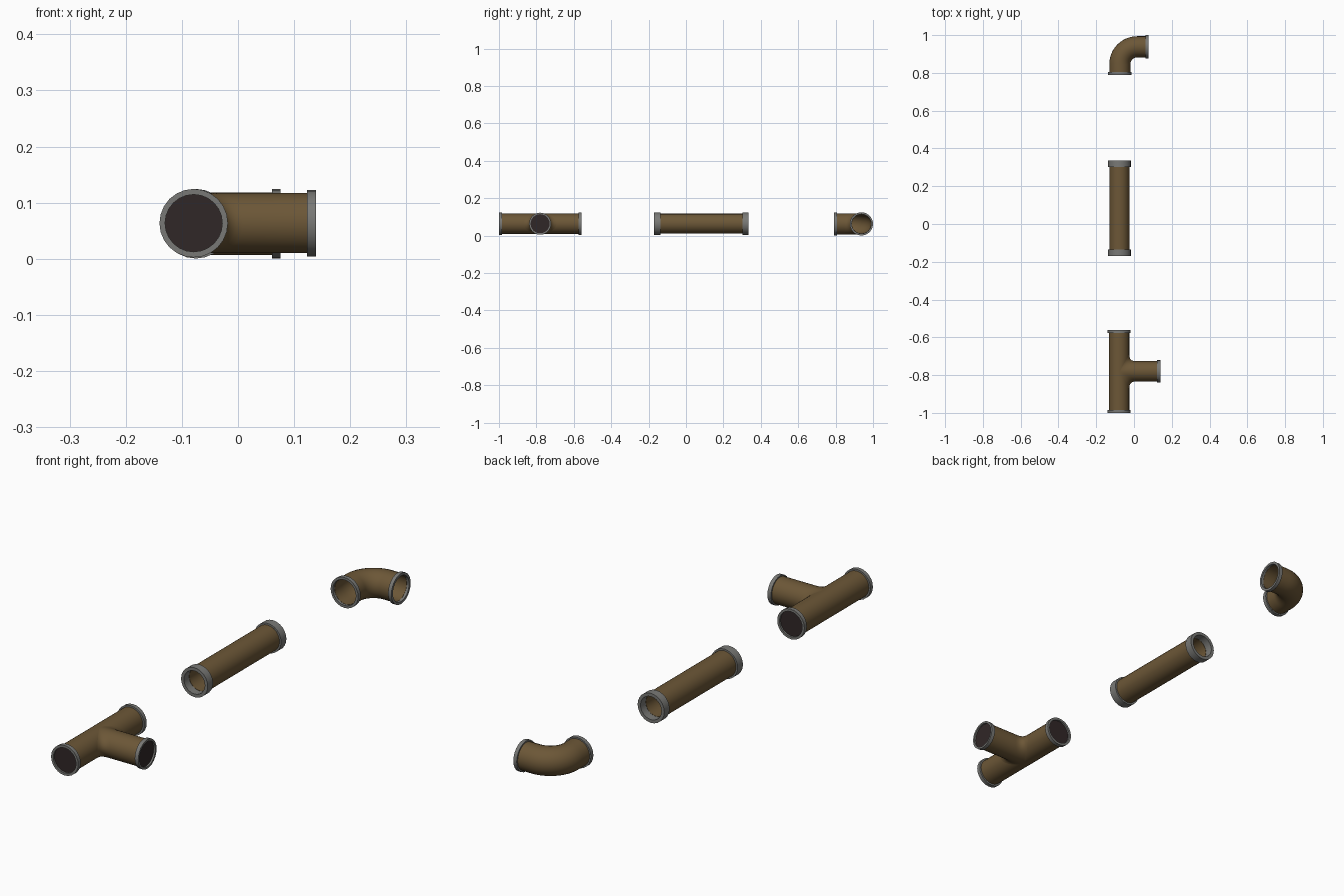
import bpy, math
from mathutils import Vector, Matrix

if "Cube" in bpy.data.objects:
    bpy.data.objects.remove(bpy.data.objects["Cube"])

N = 24  # sides of every round section


def material(name, rgb):
    m = bpy.data.materials.new(name)
    m.diffuse_color = (*rgb, 1)
    m.use_nodes = True
    m.node_tree.nodes["Principled BSDF"].inputs["Base Color"].default_value = m.diffuse_color
    return m


BRASS = material("aged_brass", (0.150, 0.095, 0.038))
STEEL = material("grey_steel", (0.19, 0.19, 0.18))
DARK = material("dark_interior", (0.030, 0.020, 0.020))


def loft(name, rings, mat, closed=False, cap=False):
    """Skin a list of equal-length closed rings."""
    n = len(rings[0])
    verts = [p for r in rings for p in r]
    faces = []
    for i in range(len(rings) if closed else len(rings) - 1):
        a, b = i * n, ((i + 1) % len(rings)) * n
        faces += [(a + j, a + (j + 1) % n, b + (j + 1) % n, b + j) for j in range(n)]
    if cap:
        faces.append(tuple(range(n)))
    me = bpy.data.meshes.new(name)
    me.from_pydata(verts, [], faces)
    me.materials.append(mat)
    ob = bpy.data.objects.new(name, me)
    bpy.context.collection.objects.link(ob)
    bpy.context.view_layer.objects.active = ob
    for o in bpy.context.selected_objects:
        o.select_set(False)
    ob.select_set(True)
    bpy.ops.object.mode_set(mode='EDIT')
    bpy.ops.mesh.select_all(action='SELECT')
    bpy.ops.mesh.normals_make_consistent(inside=False)
    bpy.ops.object.mode_set(mode='OBJECT')
    bpy.ops.object.shade_smooth_by_angle(angle=math.radians(35))
    return ob


def ring(c, d, r):
    """Circle of radius r around c, facing the horizontal direction d."""
    d = Vector(d).normalized()
    side = Vector((-d.y, d.x, 0))
    up = Vector((0, 0, 1))
    return [Vector(c) + r * (math.cos(t) * side + math.sin(t) * up)
            for t in (2 * math.pi * k / N for k in range(N))]


def tube(name, path, r_out, r_in, mat):
    """Hollow tube along a list of (centre, direction) stations."""
    rings = [ring(c, d, r_out) for c, d in path]
    rings += [ring(c, d, r_in) for c, d in reversed(path)]
    return loft(name, rings, mat, closed=True)


def straight(a, b):
    d = Vector(b) - Vector(a)
    return [(a, d), (b, d)]


# straight pipe with two deep collars
X, Z = -0.077, 0.064
tube("straight_pipe", straight((X, -0.137, Z), (X, 0.302, Z)), 0.053, 0.046, BRASS)
for tag, a, b in (("front", -0.170, -0.136), ("back", 0.301, 0.335)):
    tube("straight_collar_" + tag, straight((X, a, Z), (X, b, Z)), 0.060, 0.047, STEEL)

# elbow: straight, quarter bend, straight
X, Z, YE, B = -0.075, 0.0625, 0.938, 0.092
path = [((X, 0.80, Z), (0, 1, 0))]
for k in range(13):
    t = math.pi / 2 * k / 12
    path.append(((X + B - B * math.cos(t), YE - B + B * math.sin(t), Z),
                 (math.sin(t), math.cos(t), 0)))
path.append(((0.066, YE, Z), (1, 0, 0)))
tube("elbow_pipe", path, 0.056, 0.051, BRASS)
tube("elbow_flange_front", straight((X, 0.790, Z), (X, 0.806, Z)), 0.062, 0.052, STEEL)
tube("elbow_flange_side", straight((0.061, YE, Z), (0.076, YE, Z)), 0.062, 0.052, STEEL)

# tee: run, filleted branch, three flanges with dark plugs
X, Z, YT, R, RB, F = -0.079, 0.0635, -0.780, 0.054, 0.0535, 0.034
loft("tee_run", [ring((X, y, Z), (0, 1, 0), R) for y in (-0.99, -0.57)], BRASS)
rings = []
for s in (0, 0.2, 0.4, 0.6, 0.8, 1.0, None):
    pts = []
    for k in range(2 * N):
        t = math.pi * k / N
        y, z = RB * math.cos(t), RB * math.sin(t)
        x0 = X + math.sqrt(R * R - z * z)
        if s is None:                       # outer end of the branch
            pts.append(Vector((0.130, YT + y, Z + z)))
        else:                               # quadratic fillet curve
            pts.append(Vector((x0 + F * s * s,
                               YT + y + F * math.cos(t) * (1 - s) ** 2, Z + z)))
    rings.append(pts)
loft("tee_branch", rings, BRASS)

for tag, end, d, r in (("front", (X, -1.0, Z), (0, -1, 0), 0.061),
                       ("back", (X, -0.56, Z), (0, 1, 0), 0.061),
                       ("side", (0.139, YT, Z), (1, 0, 0), 0.059)):
    end, d = Vector(end), Vector(d)
    tube("tee_flange_" + tag, straight(end - d * 0.016, end), r, 0.051, STEEL)
    plug = end - d * 0.007
    loft("tee_plug_" + tag, [ring(plug, d, 0.0515), ring(plug - d * 0.005, d, 0.0515)],
         DARK, cap=True)
